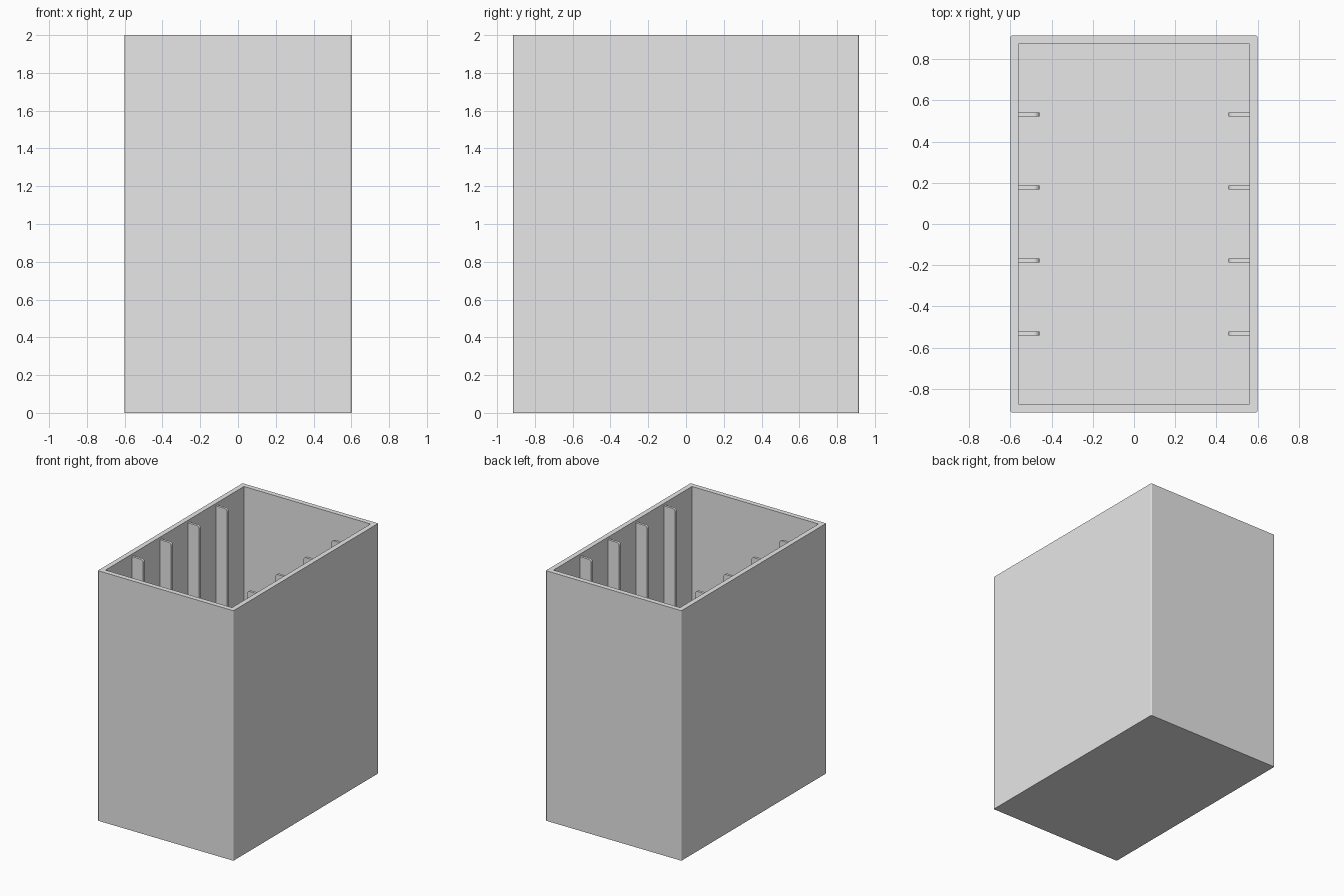
import bpy, bmesh, math
from mathutils import Vector

if "Cube" in bpy.data.objects:
    bpy.data.objects.remove(bpy.data.objects["Cube"])

WIDTH, DEPTH, HEIGHT = 1.2, 1.83, 2.0
WALL = 0.04
RIB_LENGTH, RIB_THICK, RIB_TOP, RIB_ROUND = 0.1, 0.02, 1.98, 0.025

grey = bpy.data.materials.new("light grey")
grey.use_nodes = True
grey.diffuse_color = (0.8, 0.8, 0.8, 1)
grey.node_tree.nodes["Principled BSDF"].inputs["Base Color"].default_value = grey.diffuse_color


def finish(name, bm):
    bmesh.ops.recalc_face_normals(bm, faces=bm.faces)
    mesh = bpy.data.meshes.new(name)
    bm.to_mesh(mesh)
    bm.free()
    mesh.materials.append(grey)
    obj = bpy.data.objects.new(name, mesh)
    bpy.context.collection.objects.link(obj)
    return obj


# Open box: inset the top face, push it down to the floor, soften the outer corners
bm = bmesh.new()
bmesh.ops.create_cube(bm, size=1)
bmesh.ops.scale(bm, vec=(WIDTH, DEPTH, HEIGHT), verts=bm.verts)
bmesh.ops.translate(bm, vec=(0, 0, HEIGHT / 2), verts=bm.verts)
top = max(bm.faces, key=lambda f: f.calc_center_median().z)
bmesh.ops.inset_individual(bm, faces=[top], thickness=WALL, use_even_offset=True)
hole = bmesh.ops.extrude_discrete_faces(bm, faces=[top])["faces"][0]
bmesh.ops.translate(bm, vec=(0, 0, WALL - HEIGHT), verts=hole.verts)
corners = [e for e in bm.edges
           if all(abs(v.co.x) > WIDTH / 2 - 0.01 for v in e.verts)
           and abs(e.verts[0].co.z - e.verts[1].co.z) > 1]
bmesh.ops.bevel(bm, geom=corners, offset=0.008, segments=3, profile=0.5, affect='EDGES')
finish("box_shell", bm)


# Guide ribs: a side profile with a rounded upper inner corner, given thickness
def add_rib(name, side, y):
    wall_x = WIDTH / 2 - WALL
    tip_x = wall_x - RIB_LENGTH
    profile = [(wall_x, WALL), (wall_x, RIB_TOP)]
    for i in range(7):
        a = math.pi / 2 * (1 + i / 6)
        profile.append((tip_x + RIB_ROUND * (1 + math.cos(a)),
                        RIB_TOP - RIB_ROUND * (1 - math.sin(a))))
    profile.append((tip_x, WALL))
    bm = bmesh.new()
    face = bm.faces.new([bm.verts.new((side * x, y - RIB_THICK / 2, z)) for x, z in profile])
    new = bmesh.ops.extrude_face_region(bm, geom=[face])["geom"]
    bmesh.ops.translate(bm, vec=Vector((0, RIB_THICK, 0)),
                        verts=[v for v in new if isinstance(v, bmesh.types.BMVert)])
    finish(name, bm)


for side, label in ((1, "left"), (-1, "right")):
    for i in range(4):
        add_rib(f"{label}_guide_rib_{i + 1}", side, (i - 1.5) * 0.354)
